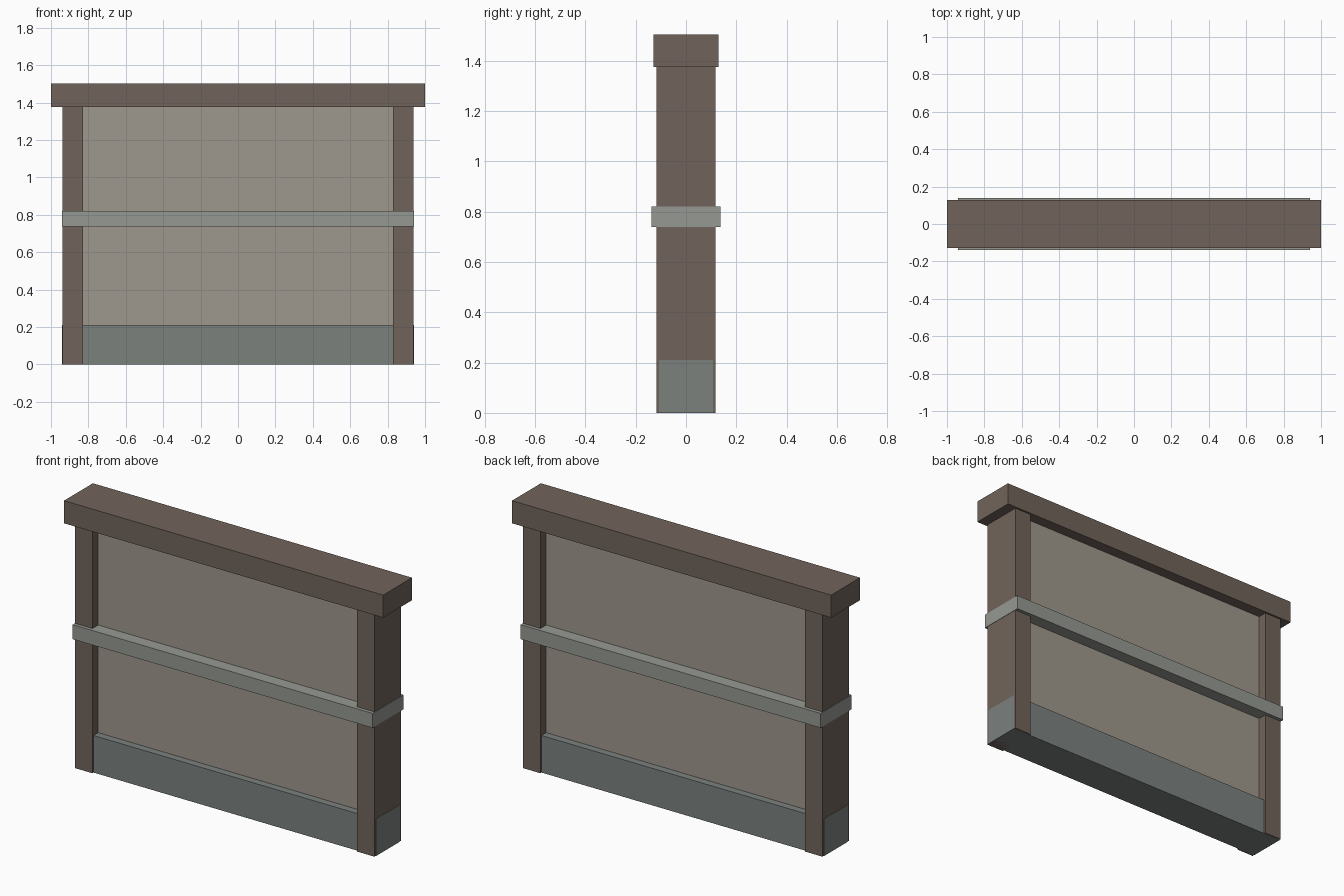
import bpy

if "Cube" in bpy.data.objects:
    bpy.data.objects.remove(bpy.data.objects["Cube"])


def material(name, rgb):
    # sRGB picture colour to linear diffuse colour
    mat = bpy.data.materials.new(name)
    mat.diffuse_color = (*[(c / 255) ** 2.2 for c in rgb], 1)
    mat.use_nodes = True
    mat.node_tree.nodes["Principled BSDF"].inputs["Base Color"].default_value = mat.diffuse_color
    return mat


def box(name, x, y, z, mat):
    # x, y, z are (min, max) ranges
    bpy.ops.mesh.primitive_cube_add(size=1, location=[(a + b) / 2 for a, b in (x, y, z)])
    ob = bpy.context.object
    ob.name = name
    ob.scale = [b - a for a, b in (x, y, z)]
    bpy.ops.object.transform_apply(location=False, rotation=False, scale=True)
    ob.data.materials.append(mat)
    return ob


wood = material("dark_wood", (112, 100, 91))
plaster = material("plaster", (157, 151, 140))
stone = material("stone", (122, 128, 125))
trim = material("pale_trim", (149, 152, 145))

# Stone footing and recessed wall panel
box("base_plinth", (-0.94, 0.94), (-0.108, 0.108), (0, 0.21), stone)
box("wall_panel", (-0.835, 0.835), (-0.066, 0.066), (0.2, 1.38), plaster)

# End posts, just inside the ends of the plinth and rail
for side, s in (("left", -1), ("right", 1)):
    box(side + "_post", sorted((s * 0.83, s * 0.938)), (-0.118, 0.118), (0, 1.38), wood)

# Band wrapping the wall at mid height, and the top beam
box("middle_rail", (-0.94, 0.94), (-0.138, 0.138), (0.738, 0.82), trim)
box("top_beam", (-1, 1), (-0.129, 0.129), (1.375, 1.503), wood)
